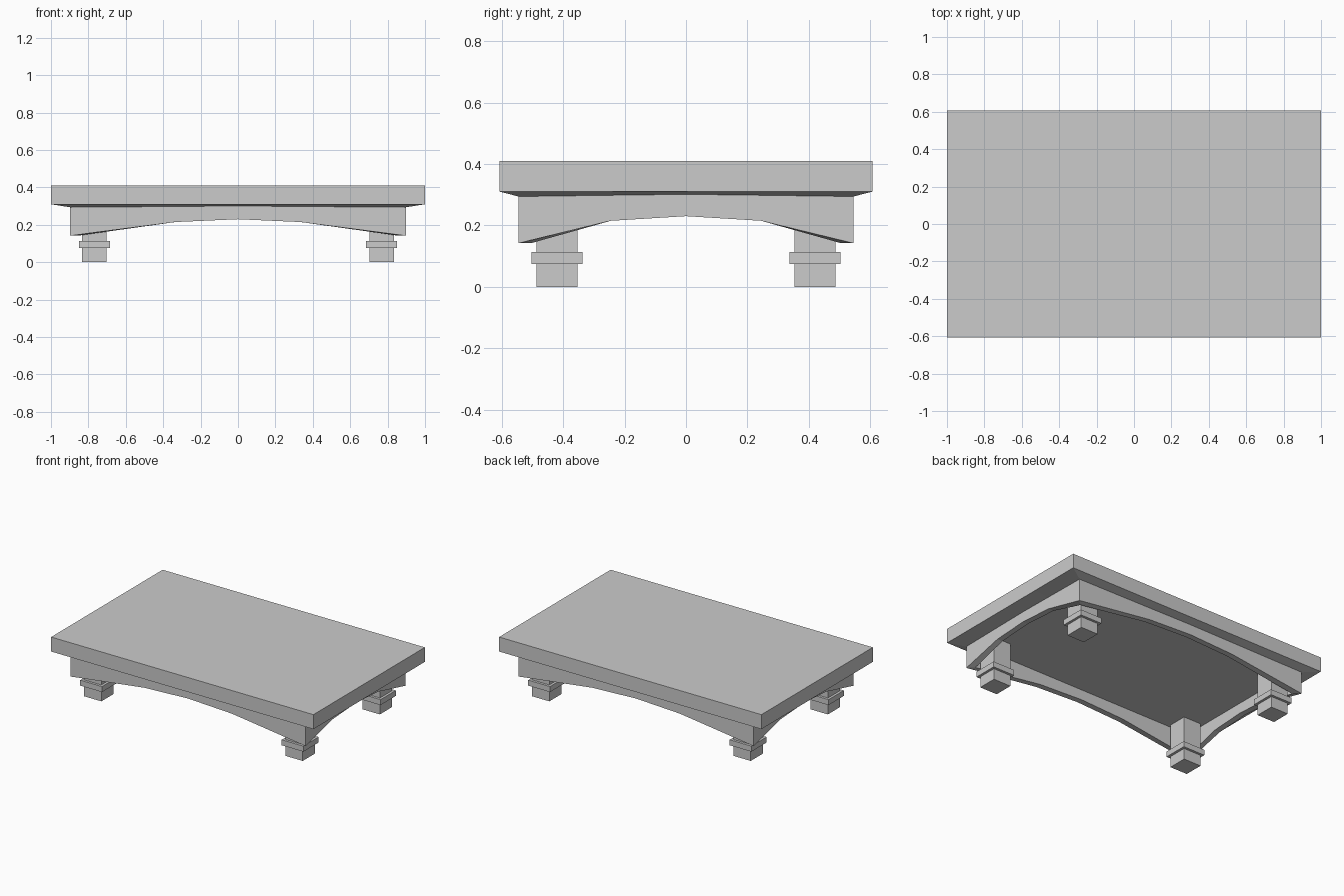
import bpy, bmesh

if "Cube" in bpy.data.objects:
    bpy.data.objects.remove(bpy.data.objects["Cube"])


def loft(name, rings, loc=(0, 0, 0)):
    """Skin a stack of equal-length closed rings and cap both ends."""
    bm = bmesh.new()
    loops = [[bm.verts.new(p) for p in ring] for ring in rings]
    for a, b in zip(loops, loops[1:]):
        n = len(a)
        for i in range(n):
            j = (i + 1) % n
            bm.faces.new((a[i], a[j], b[j], b[i]))
    bm.faces.new(loops[0])
    bm.faces.new(loops[-1])
    bmesh.ops.recalc_face_normals(bm, faces=bm.faces)
    mesh = bpy.data.meshes.new(name)
    bm.to_mesh(mesh)
    bm.free()
    obj = bpy.data.objects.new(name, mesh)
    obj.location = loc
    bpy.context.collection.objects.link(obj)
    return obj


def rail_ring(hx, hy, z_corner, z_quarter, z_mid, qx=0.335, qy=0.245):
    """Rectangle with three extra points per side, so each side can arch."""
    c, q, m = z_corner, z_quarter, z_mid
    half = [(-hx, -hy, c), (-qx, -hy, q), (0, -hy, m), (qx, -hy, q),
            (hx, -hy, c), (hx, -qy, q), (hx, 0, m), (hx, qy, q)]
    return half + [(-x, -y, z) for x, y, z in half]


def flat_ring(hx, hy, z):
    return rail_ring(hx, hy, z, z, z)


def square(h, z):
    return [(-h, -h, z), (h, -h, z), (h, h, z), (-h, h, z)]


# Table top with sloped underside, running into the arched apron and its hollow
loft("top_and_apron", [
    flat_ring(1.0, 0.607, 0.41),
    flat_ring(1.0, 0.607, 0.31),
    rail_ring(0.897, 0.545, 0.294, 0.298, 0.301),
    rail_ring(0.897, 0.545, 0.142, 0.215, 0.23),
    rail_ring(0.857, 0.505, 0.142, 0.215, 0.23),
    flat_ring(0.857, 0.505, 0.30),
])

# Square legs with a projecting collar
profile = [(0.066, 0), (0.066, 0.075), (0.083, 0.075),
           (0.083, 0.113), (0.066, 0.113), (0.066, 0.302)]
for sx, side in ((-1, "left"), (1, "right")):
    for sy, end in ((-1, "front"), (1, "back")):
        loft(f"{end}_{side}_leg", [square(h, z) for h, z in profile],
             (sx * 0.768, sy * 0.42, 0))
